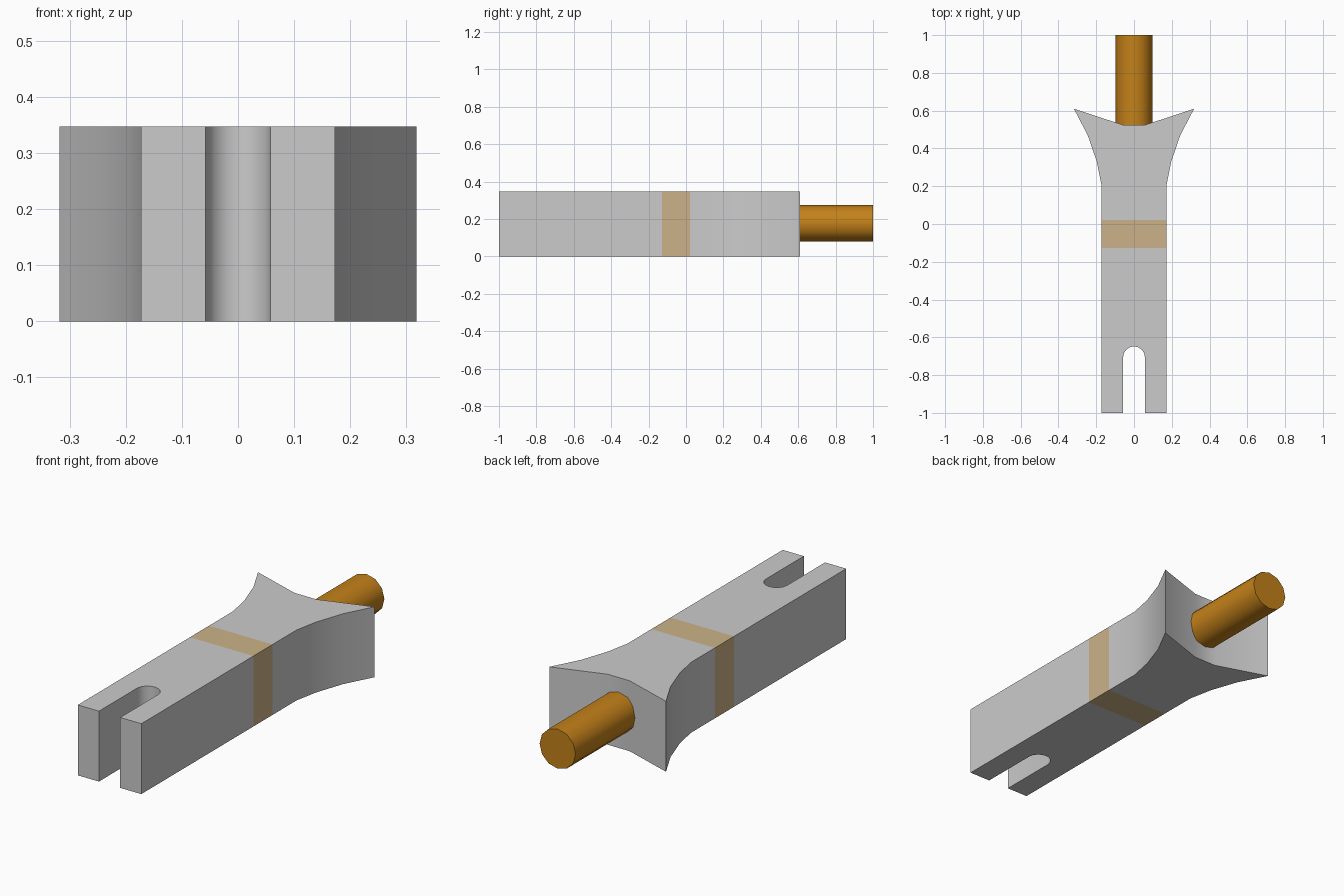
import bpy, bmesh
from math import sin, cos, pi, radians
from mathutils import Matrix

if "Cube" in bpy.data.objects:
    bpy.data.objects.remove(bpy.data.objects["Cube"])


def material(name, color):
    m = bpy.data.materials.new(name)
    m.diffuse_color = (*color, 1)
    m.use_nodes = True
    m.node_tree.nodes["Principled BSDF"].inputs["Base Color"].default_value = m.diffuse_color
    return m


def add_object(name, bm, angle, *mats):
    bmesh.ops.recalc_face_normals(bm, faces=bm.faces)
    mesh = bpy.data.meshes.new(name)
    bm.to_mesh(mesh)
    bm.free()
    for m in mats:
        mesh.materials.append(m)
    obj = bpy.data.objects.new(name, mesh)
    bpy.context.collection.objects.link(obj)
    bpy.ops.object.select_all(action='DESELECT')
    obj.select_set(True)
    bpy.context.view_layer.objects.active = obj
    bpy.ops.object.shade_smooth_by_angle(angle=radians(angle))
    return obj


HEIGHT = 0.347
grey = material("grey", (0.8, 0.8, 0.8))
tan = material("tan", (0.6, 0.45, 0.25))
amber = material("amber", (0.55, 0.22, 0.01))

# Body: half outline from slot mouth around the flared end, then mirrored
half = [(0.058, -1), (0.173, -1), (0.173, 0.21), (0.197, 0.33),
        (0.245, 0.47), (0.318, 0.61), (0.06, 0.525)]
slot_end = [(0.058 * cos(pi - pi * i / 8), -0.706 + 0.058 * sin(pi - pi * i / 8))
            for i in range(9)]
outline = half + [(-x, y) for x, y in reversed(half)] + slot_end

bm = bmesh.new()
base = bm.faces.new([bm.verts.new((x, y, 0)) for x, y in outline])
top = bmesh.ops.extrude_face_region(bm, geom=[base], use_keep_orig=True)
bmesh.ops.translate(bm, vec=(0, 0, HEIGHT),
                    verts=[g for g in top['geom'] if isinstance(g, bmesh.types.BMVert)])

# Flush painted band around the shank
band = (-0.127, 0.022)
for y in band:
    bmesh.ops.bisect_plane(bm, geom=bm.verts[:] + bm.edges[:] + bm.faces[:],
                           plane_co=(0, y, 0), plane_no=(0, 1, 0))
for f in bm.faces:
    if all(band[0] - 0.001 < v.co.y < band[1] + 0.001 for v in f.verts):
        f.material_index = 1
add_object("forked_body", bm, 30, grey, tan)

# Round peg set into the flared end
y0, y1 = 0.5, 1.0
bm = bmesh.new()
bmesh.ops.create_cone(bm, cap_ends=True, segments=12, radius1=0.098, radius2=0.098,
                      depth=y1 - y0,
                      matrix=Matrix.Translation((0, (y0 + y1) / 2, 0.177))
                      @ Matrix.Rotation(pi / 2, 4, 'X'))
add_object("peg", bm, 40, amber)
